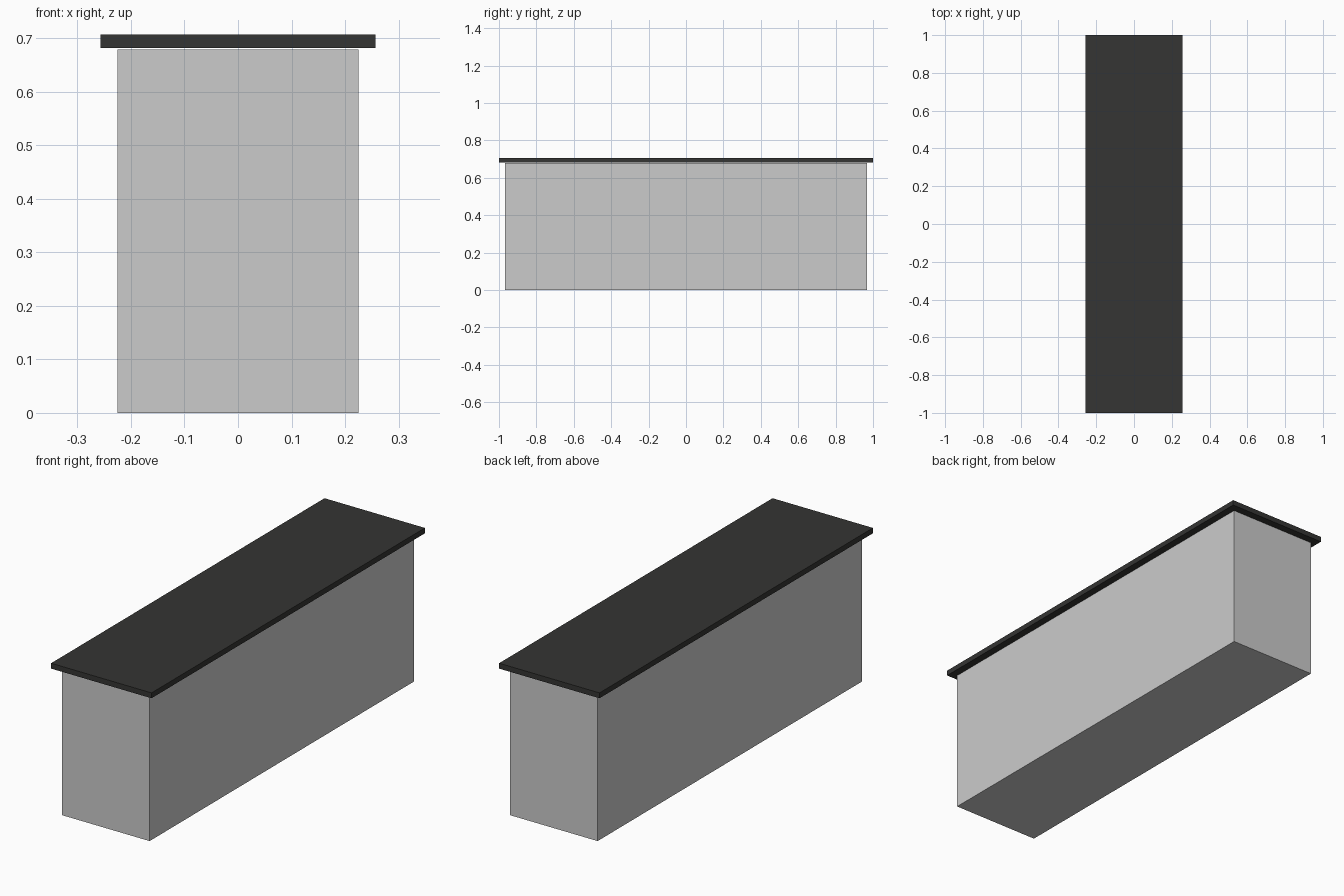
import bpy

if "Cube" in bpy.data.objects:
    bpy.data.objects.remove(bpy.data.objects["Cube"])


def box(name, size, bottom):
    """Box centred on x/y with its underside at the given height."""
    bpy.ops.mesh.primitive_cube_add(size=1, location=(0, 0, bottom + size[2] / 2))
    obj = bpy.context.object
    obj.name = name
    obj.scale = size
    bpy.ops.object.transform_apply(location=False, rotation=False, scale=True)
    return obj


overhang = 0.032
width, length = 0.514, 2.0

# Grey cabinet body
box("cabinet_body", (width - 2 * overhang, length - 2 * overhang, 0.679), 0)

# Dark countertop, overhanging all round with a hairline shadow gap below
top = box("countertop", (width, length, 0.025), 0.682)
dark = bpy.data.materials.new("dark_top")
dark.diffuse_color = (0.035, 0.035, 0.033, 1)
dark.use_nodes = True
dark.node_tree.nodes["Principled BSDF"].inputs["Base Color"].default_value = dark.diffuse_color
top.data.materials.append(dark)
